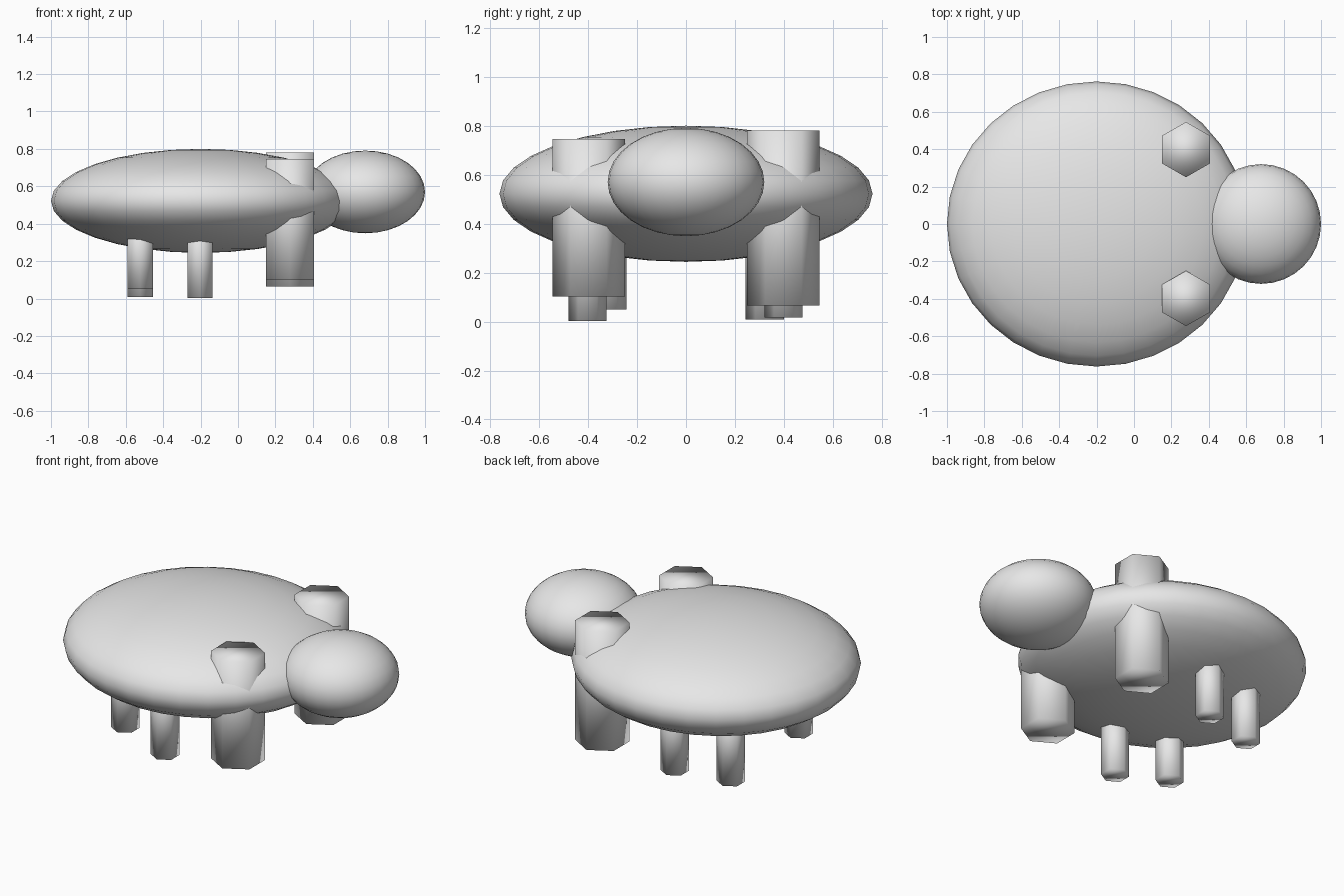
import bpy
import math

if "Cube" in bpy.data.objects:
    bpy.data.objects.remove(bpy.data.objects["Cube"])

grey = bpy.data.materials.new("light_grey")
grey.diffuse_color = (0.8, 0.8, 0.8, 1)
grey.use_nodes = True
grey.node_tree.nodes["Principled BSDF"].inputs["Base Color"].default_value = grey.diffuse_color


def finish(name):
    ob = bpy.context.object
    ob.name = name
    ob.data.materials.append(grey)
    bpy.ops.object.shade_smooth()


def ellipsoid(name, centre, radii):
    bpy.ops.mesh.primitive_uv_sphere_add(segments=32, ring_count=16, radius=1, location=centre)
    bpy.context.object.scale = radii
    bpy.ops.object.transform_apply(location=False, rotation=False, scale=True)
    finish(name)


def hex_post(name, x, y, bottom, top, radius):
    # six-sided post with its corners pointing along y
    bpy.ops.mesh.primitive_cylinder_add(vertices=6, radius=radius, depth=top - bottom,
                                        location=(x, y, (top + bottom) / 2))
    finish(name)


# Flattened round body and egg-shaped head
ellipsoid("body", (-0.2, 0, 0.522), (0.8, 0.762, 0.278))
ellipsoid("head", (0.68, 0, 0.57), (0.32, 0.32, 0.221))

# Thick front legs that pass through the body
hex_post("front_leg_right", 0.278, -0.398, 0.103, 0.745, 0.148)
hex_post("front_leg_left", 0.278, 0.398, 0.065, 0.78, 0.148)

# Thin legs under the body
for name, x, y, bottom in (("middle_leg_right", -0.203, -0.402, 0.003),
                           ("middle_leg_left", -0.203, 0.398, 0.016),
                           ("rear_leg_right", -0.523, -0.322, 0.05),
                           ("rear_leg_left", -0.523, 0.322, 0.008)):
    hex_post(name, x, y, bottom, 0.45, 0.078)
